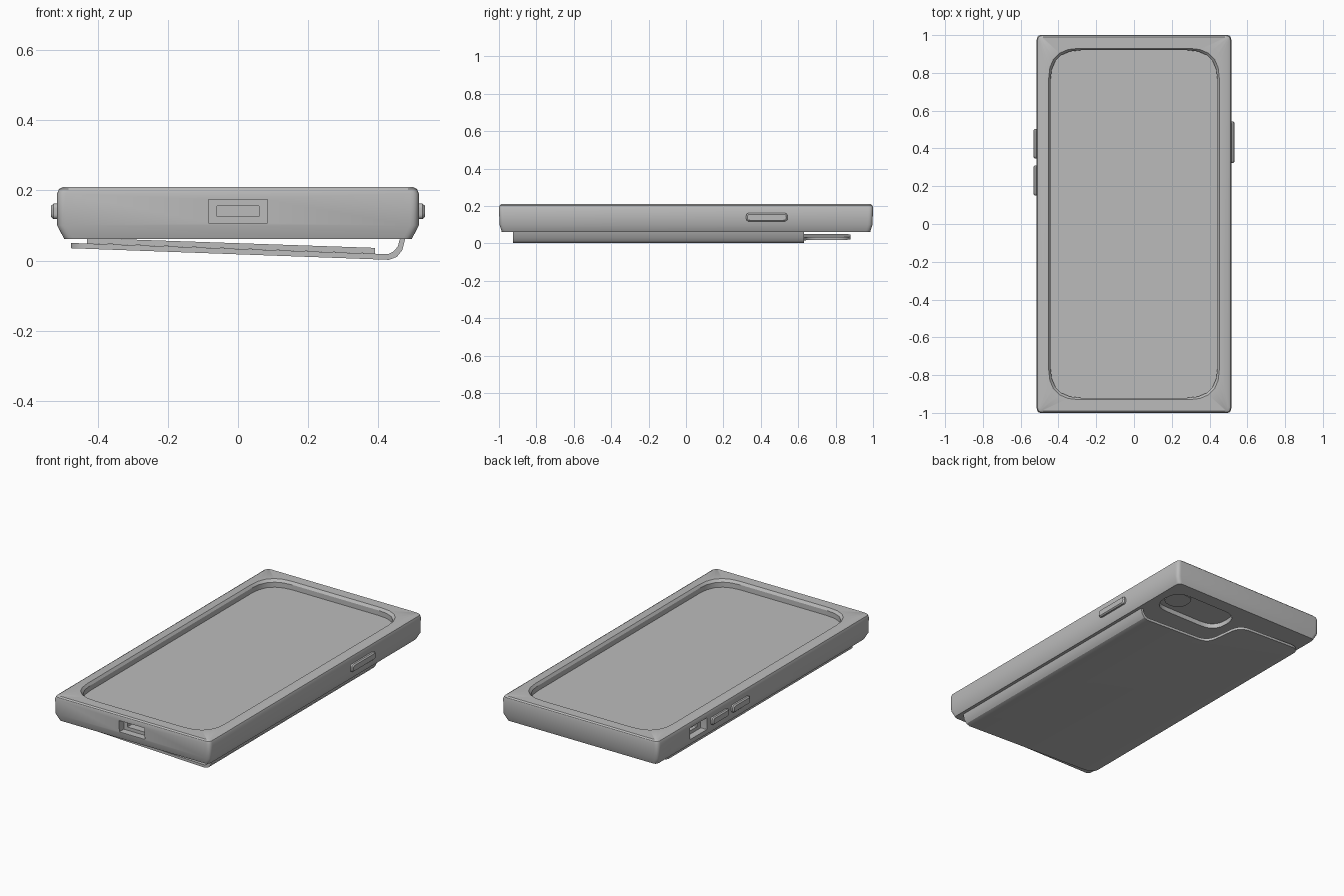
import bpy
import bmesh
import math
from mathutils import Vector

old = bpy.data.objects.get("Cube")
if old:
    bpy.data.objects.remove(old, do_unlink=True)

grey = bpy.data.materials.new("matte grey")
grey.use_nodes = True
grey.diffuse_color = (0.5, 0.5, 0.5, 1)
grey.node_tree.nodes["Principled BSDF"].inputs["Base Color"].default_value = (0.5, 0.5, 0.5, 1)


def fillet(corners, size, steps=5):
    """Round every corner of a closed 2D outline."""
    out = []
    for i, c in enumerate(corners):
        p, a = Vector(c), Vector(corners[i - 1])
        b = Vector(corners[(i + 1) % len(corners)])
        start = p + (a - p).normalized() * size
        end = p + (b - p).normalized() * size
        for k in range(steps + 1):
            t = k / steps
            out.append(start * (1 - t) ** 2 + p * 2 * t * (1 - t) + end * t ** 2)
    return out


def rect(hx, hy, size, cx=0, cy=0):
    return fillet([(cx - hx, cy - hy), (cx + hx, cy - hy),
                   (cx + hx, cy + hy), (cx - hx, cy + hy)], size)


def loft(name, rings):
    """Skin a stack of 3D rings and cap both ends."""
    bm = bmesh.new()
    loops = [[bm.verts.new(p) for p in ring] for ring in rings]
    n = len(loops[0])
    for low, high in zip(loops, loops[1:]):
        for i in range(n):
            j = (i + 1) % n
            bm.faces.new((low[i], low[j], high[j], high[i]))
    bm.faces.new(loops[0][::-1])
    bm.faces.new(loops[-1])
    bmesh.ops.recalc_face_normals(bm, faces=bm.faces)
    mesh = bpy.data.meshes.new(name)
    bm.to_mesh(mesh)
    bm.free()
    obj = bpy.data.objects.new(name, mesh)
    bpy.context.collection.objects.link(obj)
    mesh.materials.append(grey)
    return obj


def on_z(outline, z):
    return [(p[0], p[1], z) for p in outline]


def on_y(outline, y):
    return [(p[0], y, p[1]) for p in outline]


def on_x(outline, x):
    return [(x, p[0], p[1]) for p in outline]


def activate(obj):
    bpy.ops.object.select_all(action="DESELECT")
    obj.select_set(True)
    bpy.context.view_layer.objects.active = obj


def combine(obj, tool, operation="DIFFERENCE"):
    mod = obj.modifiers.new("cut", "BOOLEAN")
    mod.operation, mod.object, mod.solver = operation, tool, "EXACT"
    activate(obj)
    bpy.ops.object.modifier_apply(modifier=mod.name)
    bpy.data.objects.remove(tool, do_unlink=True)


def smooth(obj):
    activate(obj)
    bpy.ops.object.shade_smooth_by_angle(angle=math.radians(30))


# Case shell: outer wall, rim, lip and recessed screen
outer = [(0.495, 0.985, 0.062), (0.515, 0.997, 0.10), (0.515, 1.0, 0.19),
         (0.510, 0.997, 0.203), (0.498, 0.99, 0.21)]
inner = [(0.452, 0.93, 0.21), (0.442, 0.92, 0.195), (0.442, 0.92, 0.165)]
rings = [on_z(rect(x, y, 0.025), z) for x, y, z in outer]
rings += [on_z(rect(x, y, 0.16), z) for x, y, z in inner]
case = loft("case_with_screen", rings)

# Charging port: wide pocket with a smaller socket inside
for hx, hz, depth in ((0.084, 0.034, 0.045), (0.06, 0.015, 0.09)):
    shape = rect(hx, hz, 0.002, 0, 0.14)
    combine(case, loft("port_cutter", [on_y(shape, -1.1), on_y(shape, depth - 1)]))

# Side switch opening
for hy, hz, depth in ((0.08, 0.035, 0.04), (0.045, 0.015, 0.06)):
    shape = rect(hy, hz, 0.002, 0.62, 0.14)
    combine(case, loft("switch_cutter", [on_x(shape, -0.6), on_x(shape, depth - 0.515)]))

# Camera window on the back
window = rect(0.225, 0.105, 0.1, 0.22, 0.80)
combine(case, loft("window_cutter", [on_z(window, 0), on_z(window, 0.09)]))
smooth(case)

lens = rect(0.07, 0.07, 0.069, 0.35, 0.80)
smooth(loft("camera_lens", [on_z(lens, 0.084), on_z(lens, 0.095)]))

# Side buttons with a softened outer edge
for name, side, y, half in (("power_button", 1, 0.432, 0.11),
                            ("volume_up_button", -1, 0.425, 0.078),
                            ("volume_down_button", -1, 0.23, 0.08)):
    layers = [(0, 0.505), (0, 0.525), (0.006, 0.532)]
    smooth(loft(name, [on_x(rect(half - d, 0.022 - d, 0.014, y, 0.14), side * x)
                       for d, x in layers]))

# Back flap: bent sheet trimmed to an outline with a camera notch
sheet = [(-0.475, 0.035), (0.43, 0.002), (0.452, 0.01), (0.468, 0.03), (0.477, 0.066),
         (0.462, 0.066), (0.455, 0.04), (0.443, 0.026), (0.428, 0.018), (-0.475, 0.05)]
flap = loft("back_flap", [on_y(sheet, -1), on_y(sheet, 1)])
outline = fillet([(-0.48, -0.925), (0.5, -0.925), (0.5, 0.63),
                  (0.02, 0.63), (-0.06, 0.88), (-0.48, 0.88)], 0.02)
# wider rounding at the notch
wide = fillet([(-0.48, -0.925), (0.6, -0.925), (0.6, 0.63),
               (-0.01, 0.63), (-0.04, 0.88), (-0.48, 0.88)], 0.07)
combine(flap, loft("flap_trim", [on_z(wide, -0.1), on_z(wide, 0.2)]), "INTERSECT")
smooth(flap)

# Card held between flap and case
card = [(-0.43, 0.049), (0.39, 0.0195), (0.39, 0.036), (-0.43, 0.064)]
loft("card", [on_y(card, -0.88), on_y(card, 0.60)])
